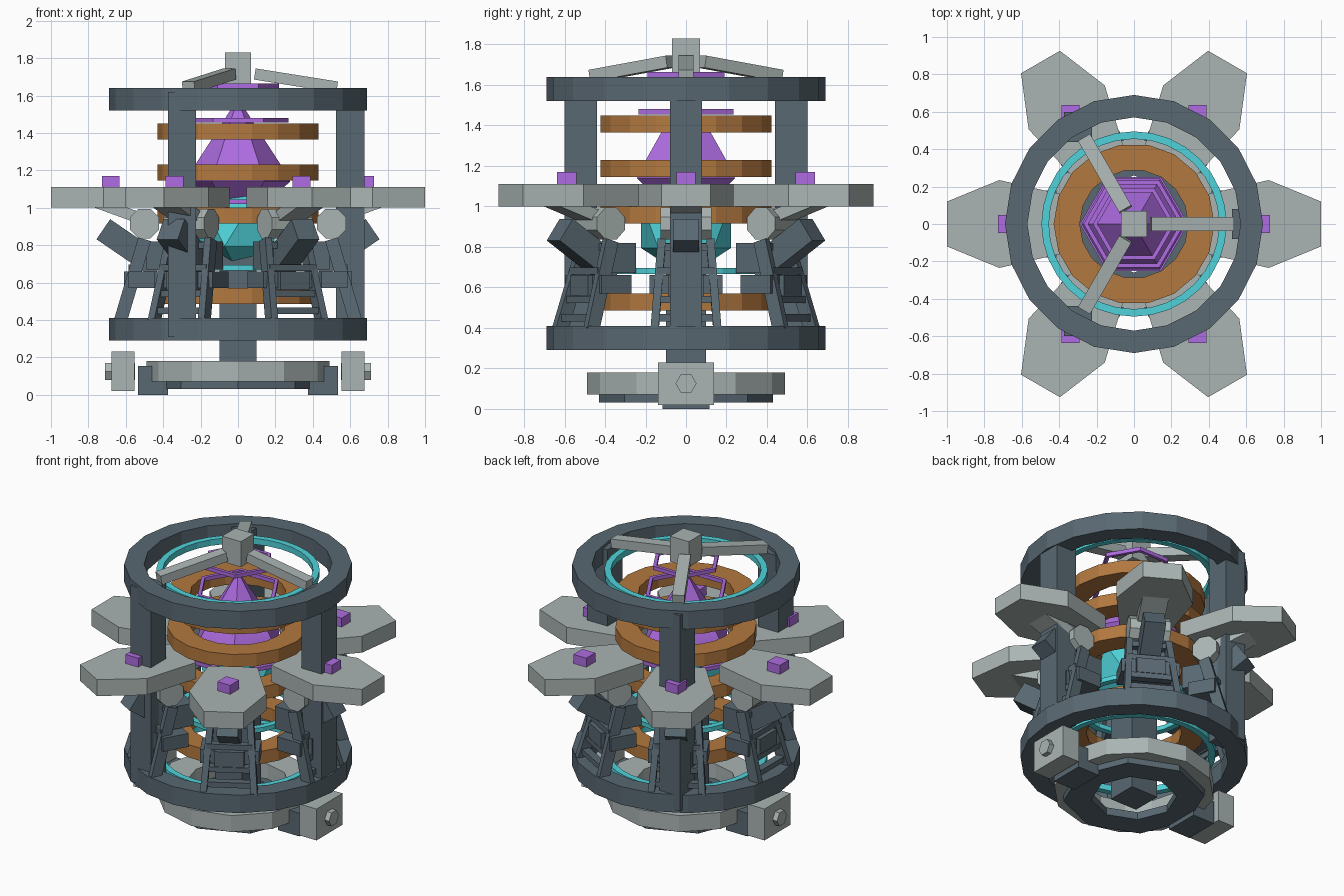
import bpy, bmesh, math
from mathutils import Matrix, Vector

if "Cube" in bpy.data.objects:
    bpy.data.objects.remove(bpy.data.objects["Cube"])


def mat(name, c):
    m = bpy.data.materials.new(name)
    m.diffuse_color = (*c, 1)
    m.use_nodes = True
    m.node_tree.nodes["Principled BSDF"].inputs["Base Color"].default_value = m.diffuse_color
    return m


DARK = mat("dark_steel", (0.10, 0.14, 0.17))
LIGHT = mat("light_alloy", (0.40, 0.46, 0.45))
COPPER = mat("copper", (0.45, 0.19, 0.05))
VIOLET = mat("violet", (0.42, 0.15, 0.75))
CYAN = mat("cyan_glow", (0.08, 0.65, 0.70))
I = Matrix.Identity(4)


def finish(name, bm, m, M=I):
    bmesh.ops.transform(bm, matrix=M, verts=bm.verts)
    bmesh.ops.recalc_face_normals(bm, faces=bm.faces)
    me = bpy.data.meshes.new(name)
    bm.to_mesh(me)
    bm.free()
    me.materials.append(m)
    ob = bpy.data.objects.new(name, me)
    bpy.context.collection.objects.link(ob)
    return ob


def box(name, size, loc, m, M=I):
    bm = bmesh.new()
    bmesh.ops.create_cube(bm, size=1)
    return finish(name, bm, m, M @ Matrix.Translation(loc) @ Matrix.Diagonal((*size, 1)))


def beam(name, p, q, width, thick, m, M=I):
    # box running from p to q, width measured along y
    p, q = Vector(p), Vector(q)
    z = (q - p).normalized()
    x = Vector((0, 1, 0)).cross(z).normalized()
    y = z.cross(x)
    R = Matrix((x, y, z)).transposed().to_4x4()
    return box(name, (thick, width, (q - p).length), (0, 0, 0), m,
               M @ Matrix.Translation((p + q) / 2) @ R)


def lathe(name, profile, n, m, closed=True, M=I):
    # faceted solid of revolution from (radius, z) points
    bm = bmesh.new()
    rows = [[bm.verts.new((r * math.cos(2 * math.pi * k / n),
                           r * math.sin(2 * math.pi * k / n), z)) for k in range(n)]
            for r, z in profile]
    last = len(rows) if closed else len(rows) - 1
    for i in range(last):
        a, b = rows[i], rows[(i + 1) % len(rows)]
        for k in range(n):
            j = (k + 1) % n
            bm.faces.new((a[k], a[j], b[j], b[k]))
    if not closed:
        bm.faces.new(rows[0])
        bm.faces.new(rows[-1])
    return finish(name, bm, m, M)


def ring(name, ro, ri, z0, z1, n, m):
    return lathe(name, [(ro, z0), (ro, z1), (ri, z1), (ri, z0)], n, m)


def prism(name, pts, z0, z1, m, M=I):
    bm = bmesh.new()
    f = bm.faces.new([bm.verts.new((x, y, z0)) for x, y in pts])
    e = bmesh.ops.extrude_face_region(bm, geom=[f])
    bmesh.ops.translate(bm, vec=(0, 0, z1 - z0),
                        verts=[v for v in e["geom"] if isinstance(v, bmesh.types.BMVert)])
    return finish(name, bm, m, M)


# Base rings, column and side clamps
ring("base_ring", 0.49, 0.31, 0.07, 0.18, 12, LIGHT)
ring("base_under_ring", 0.43, 0.26, 0.03, 0.08, 8, DARK)
box("central_column", (0.2, 0.2, 0.92), (0, 0, 0.49), DARK)
for s, side in ((1, "right"), (-1, "left")):
    box(f"clamp_bracket_{side}", (0.16, 0.23, 0.155), (s * 0.455, 0, 0.0775), DARK)
    box(f"clamp_block_{side}", (0.125, 0.275, 0.21), (s * 0.615, 0, 0.125), LIGHT)
    lathe(f"clamp_bolt_{side}", [(0.052, 0), (0.052, 0.16)], 6, LIGHT, False,
          Matrix.Translation((s * 0.55, 0, 0.125)) @ Matrix.Rotation(s * math.pi / 2, 4, 'Y')
          @ Matrix.Rotation(math.pi / 2, 4, 'Z'))

# Outer cage rings with glowing liners
for z, part in ((0.29, "lower"), (1.52, "upper")):
    ring(f"{part}_cage_ring", 0.69, 0.57, z, z + 0.12, 20, DARK)
    ring(f"{part}_glow_ring", 0.495, 0.455, z + 0.04, z + 0.08, 32, CYAN)
ring("middle_glow_ring", 0.36, 0.32, 0.665, 0.695, 24, CYAN)

# Copper coils
for i, z in enumerate((0.485, 0.915, 1.145, 1.365)):
    ring(f"copper_coil_{i}", 0.43, 0.29, z, z + 0.085, 18, COPPER)

# Crystal, inner core and hexagonal frames
lathe("crystal", [(0.12, 1.0), (0.28, 1.14), (0.235, 1.22), (0.125, 1.39), (0.004, 1.58)],
      6, VIOLET, False)
bm = bmesh.new()
bmesh.ops.create_icosphere(bm, subdivisions=1, radius=0.26)
finish("glow_core", bm, CYAN, Matrix.Translation((0, 0, 0.91)))
for i, (r, z) in enumerate(((0.29, 1.02), (0.27, 1.455), (0.22, 1.64))):
    ring(f"hex_frame_{i}", r, r - 0.025, z, z + 0.025, 6, VIOLET)

# Pillars, top hub and spokes
box("top_hub", (0.14, 0.14, 0.17), (0, 0, 1.745), LIGHT)
for i in range(3):
    a = math.radians(120 * i)
    box(f"pillar_{i}", (0.15, 0.16, 1.31),
        (0.6 * math.cos(a), 0.6 * math.sin(a), 0.965), DARK)
    beam(f"top_spoke_{i}", (0.09, 0, 1.715), (0.53, 0, 1.645), 0.075, 0.06, LIGHT,
         Matrix.Rotation(a, 4, 'Z'))

# Six petal arms
PETAL = [(0.35, -0.15), (0.72, -0.235), (1.0, -0.12), (1.0, 0.12), (0.72, 0.235), (0.35, 0.15)]
for i in range(6):
    a = math.radians(60 * i)
    M = Matrix.Rotation(a, 4, 'Z')
    prism(f"petal_{i}", PETAL, 1.0, 1.11, LIGHT, M)
    box(f"petal_light_{i}", (0.095, 0.095, 0.12),
        (0.68 * math.cos(a), 0.68 * math.sin(a), 1.11), VIOLET)
    # hinge barrel and sloped bracket under the petal
    lathe(f"hinge_{i}", [(0.085, -0.125), (0.085, 0.125)], 8, LIGHT, False,
          M @ Matrix.Translation((0.5, 0, 0.915)) @ Matrix.Rotation(math.pi / 2, 4, 'X')
          @ Matrix.Rotation(math.pi / 8, 4, 'Z'))
    beam(f"petal_bracket_{i}", (0.5, 0, 0.935), (0.76, 0, 1.03), 0.16, 0.06, LIGHT, M)
    # actuator and stacked arm body
    beam(f"actuator_{i}", (0.72, 0, 0.885), (0.42, 0, 0.68), 0.13, 0.13, DARK, M)
    box(f"arm_upper_block_{i}", (0.14, 0.22, 0.15), (0.42, 0, 0.745), DARK, M)
    box(f"arm_lower_block_{i}", (0.17, 0.36, 0.09), (0.5, 0, 0.615), DARK, M)
    box(f"arm_nose_{i}", (0.06, 0.18, 0.1), (0.58, 0, 0.61), DARK, M)
    # splayed ladder leg down to the lower cage ring
    for s in (1, -1):
        beam(f"leg_rail_{i}_{s}", (0.5, s * 0.12, 0.83), (0.63, s * 0.155, 0.39),
             0.04, 0.07, DARK, M)
    for k, (r, z) in enumerate(((0.51, 0.8), (0.56, 0.68), (0.585, 0.54), (0.61, 0.45))):
        box(f"leg_rung_{i}_{k}", (0.05, 0.28, 0.035), (r, 0, z), DARK, M)
